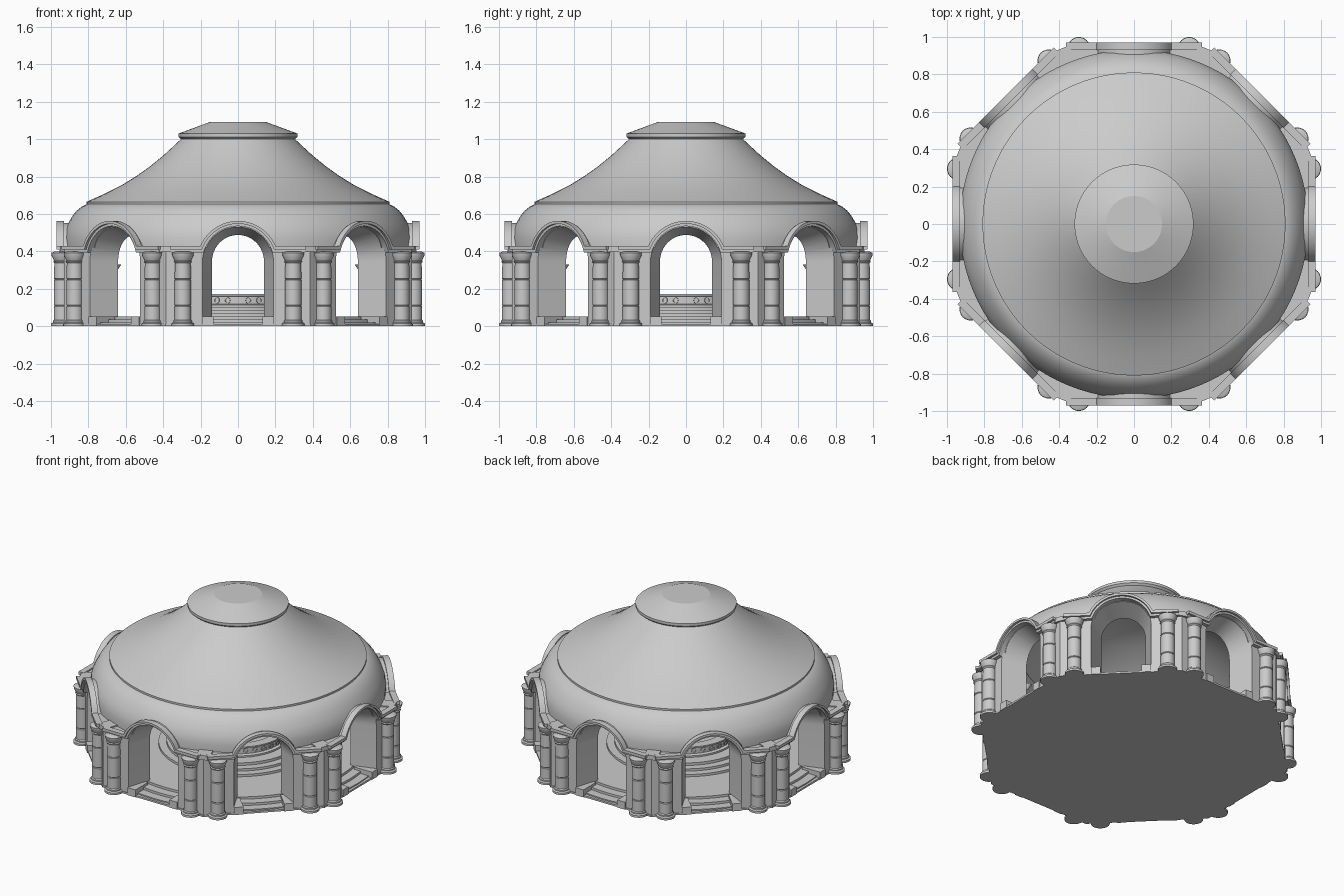
import bpy, bmesh
from math import sin, cos, pi, sqrt, asin, radians
from mathutils import Matrix, Vector

cube = bpy.data.objects.get("Cube")
if cube:
    bpy.data.objects.remove(cube, do_unlink=True)

stone = bpy.data.materials.new("pale_stone")
stone.use_nodes = True
stone.diffuse_color = (0.6, 0.6, 0.6, 1)
stone.node_tree.nodes["Principled BSDF"].inputs["Base Color"].default_value = (0.6, 0.6, 0.6, 1)

SIDES = 8
WALL = 0.93      # distance of the wall faces from the centre
INNER = 0.78     # radius of the hall
SPRING = 0.345   # height where the arches start to curve


def finish(name, bm, repeat=1, offset=0.0):
    """Repeat the mesh around the centre and turn it into an object."""
    bmesh.ops.remove_doubles(bm, verts=bm.verts, dist=1e-5)
    bmesh.ops.recalc_face_normals(bm, faces=bm.faces)
    bmesh.ops.rotate(bm, verts=bm.verts, matrix=Matrix.Rotation(offset, 3, 'Z'))
    source = list(bm.verts) + list(bm.edges) + list(bm.faces)
    for i in range(1, repeat):
        copy = bmesh.ops.duplicate(bm, geom=source)["geom"]
        verts = [g for g in copy if isinstance(g, bmesh.types.BMVert)]
        bmesh.ops.rotate(bm, verts=verts, matrix=Matrix.Rotation(2 * pi * i / repeat, 3, 'Z'))
    mesh = bpy.data.meshes.new(name)
    bm.to_mesh(mesh)
    bm.free()
    mesh.materials.append(stone)
    obj = bpy.data.objects.new(name, mesh)
    bpy.context.collection.objects.link(obj)
    return obj


def smooth(obj, angle=30):
    bpy.ops.object.select_all(action='DESELECT')
    obj.select_set(True)
    bpy.context.view_layer.objects.active = obj
    bpy.ops.object.shade_smooth_by_angle(angle=radians(angle))


def lathe(bm, profile, steps, center=(0, 0), closed=False):
    """Turn a (radius, height) profile around a vertical axis."""
    verts = [bm.verts.new((center[0] + r, center[1], z)) for r, z in profile]
    pairs = list(zip(verts, verts[1:] + ([verts[0]] if closed else [])))
    edges = [bm.edges.new(p) for p in pairs]
    bmesh.ops.spin(bm, geom=verts + edges, cent=(*center, 0), axis=(0, 0, 1),
                   angle=2 * pi, steps=steps, use_merge=True)


def box(bm, x, y, z):
    """Box from (low, high) ranges."""
    m = Matrix.Translation(((x[0] + x[1]) / 2, (y[0] + y[1]) / 2, (z[0] + z[1]) / 2))
    size = Matrix.Diagonal((x[1] - x[0], y[1] - y[0], z[1] - z[0], 1))
    bmesh.ops.create_cube(bm, size=1, matrix=m @ size)


def prism(bm, depth, z):
    """Octagonal prism whose flat faces lie at the given depth."""
    m = Matrix.Translation((0, 0, (z[0] + z[1]) / 2)) @ Matrix.Rotation(pi / 8, 4, 'Z')
    radius = depth / cos(pi / 8)
    bmesh.ops.create_cone(bm, cap_ends=True, segments=SIDES, radius1=radius,
                          radius2=radius, depth=z[1] - z[0], matrix=m)


def arch_line(radius, height, half, steps=24):
    """Level line that rises over an arch and returns to level."""
    start = asin((height - SPRING) / radius)
    pts = [(-half, height)]
    for i in range(steps + 1):
        a = pi - start - (pi - 2 * start) * i / steps
        pts.append((radius * cos(a), SPRING + radius * sin(a)))
    return pts + [(half, height)]


def arch_band(name, low, high, near, far):
    """Moulding between two arch lines, from depth near to depth far."""
    bm = bmesh.new()
    half = far * 0.375
    rows = [[bm.verts.new((x, -near, z)) for x, z in arch_line(*p, half)] for p in (low, high)]
    faces = [bm.faces.new((rows[0][i], rows[0][i + 1], rows[1][i + 1], rows[1][i]))
             for i in range(len(rows[0]) - 1)]
    grown = bmesh.ops.extrude_face_region(bm, geom=faces, use_keep_orig=True)["geom"]
    bmesh.ops.translate(bm, vec=(0, near - far, 0),
                        verts=[g for g in grown if isinstance(g, bmesh.types.BMVert)])
    smooth(finish(name, bm, SIDES))


# Splayed arch cutters: wide outside, narrow inside
bm = bmesh.new()
loops = []
for d in (0.68, 1.02):
    w = 0.19 - (WALL - d) * 0.3125
    pts = [(-w, 0.01)] + [(-w * cos(pi * i / 24), SPRING + w * sin(pi * i / 24))
                          for i in range(25)] + [(w, 0.01)]
    loops.append([bm.verts.new((x, -d, z)) for x, z in pts])
n = len(loops[0])
for i in range(n):
    j = (i + 1) % n
    bm.faces.new((loops[0][i], loops[0][j], loops[1][j], loops[1][i]))
for loop in loops:
    bm.faces.new(loop)
cutter = finish("arch_cutter", bm, SIDES)
cutter.hide_render = True

# Round hall cutter
bm = bmesh.new()
lathe(bm, [(0, -0.1), (INNER, -0.1), (INNER, 0.6), (0, 0.6)], 96)
hall = finish("hall_cutter", bm)
hall.hide_render = True


def cut(obj, *tools):
    bpy.context.view_layer.objects.active = obj
    for tool in tools:
        mod = obj.modifiers.new("cut", 'BOOLEAN')
        mod.operation, mod.solver, mod.object = 'DIFFERENCE', 'EXACT', tool
        bpy.ops.object.modifier_apply(modifier=mod.name)
    smooth(obj)


# Octagonal arcade wall
bm = bmesh.new()
prism(bm, WALL, (0, 0.42))
cut(finish("arcade_wall", bm), hall, cutter)

# Lower dome shell with its inner ceiling
bm = bmesh.new()
lathe(bm, [(0.93, 0.415), (0.932, 0.47), (0.922, 0.52), (0.905, 0.555), (0.885, 0.59),
           (0.86, 0.62), (0.835, 0.64), (0.80, 0.657), (0.70, 0.657), (0.74, 0.60),
           (0.77, 0.54), (INNER, 0.48), (INNER, 0.415)], 96, closed=True)
cut(finish("lower_dome", bm), cutter)
for tool in (cutter, hall):
    bpy.data.objects.remove(tool, do_unlink=True)

# Sweeping upper roof, hollow below
bm = bmesh.new()
lathe(bm, [(0.81, 0.652), (0.81, 0.665), (0.72, 0.705), (0.62, 0.755), (0.54, 0.805),
           (0.47, 0.855), (0.40, 0.912), (0.34, 0.967), (0.30, 1.005), (0, 1.005),
           (0, 0.95), (0.3, 0.90), (0.5, 0.78), (0.7, 0.652)], 96, closed=True)
smooth(finish("upper_roof", bm))

# Roof cap
bm = bmesh.new()
lathe(bm, [(0, 1.0), (0.305, 1.0), (0.318, 1.012), (0.318, 1.03), (0.15, 1.092), (0, 1.092)], 96)
smooth(finish("roof_cap", bm), 15)

# Arch mouldings with level cornice
arch_band("inner_moulding", (0.19, 0.395), (0.208, 0.415), 0.895, 0.955)
arch_band("outer_moulding", (0.203, 0.41), (0.218, 0.43), WALL, 0.97)

# Cornice blocks over the corners, with a shelf behind
bm = bmesh.new()
box(bm, (-0.045, 0.045), (-1.015, -0.90), (0.397, 0.428))
finish("corner_cornice", bm, SIDES, pi / 8)

# Paired columns
bm = bmesh.new()
shaft = [(0, 0), (0.06, 0), (0.06, 0.014), (0.05, 0.02), (0.05, 0.028), (0.044, 0.034)]
for z in (0.11, 0.25):
    shaft += [(0.044, z - 0.004), (0.040, z), (0.044, z + 0.004)]
shaft += [(0.042, 0.338), (0.048, 0.345), (0.044, 0.352), (0.056, 0.376),
          (0.058, 0.392), (0.04, 0.40), (0, 0.40)]
for x in (-0.295, 0.295):
    lathe(bm, shaft, 24, (x, -0.94))
smooth(finish("columns", bm, SIDES))

# Base slab
bm = bmesh.new()
prism(bm, 0.935, (0, 0.012))
finish("base_slab", bm)

# Circular steps rising to the middle
bm = bmesh.new()
tiers = [(0.92, 0.02), (0.86, 0.036), (0.80, 0.052), (0.50, 0.068), (0.45, 0.084), (0.40, 0.102)]
profile = [(0, 0.004)]
low = 0.004
for r, z in tiers:
    profile += [(r, low), (r, z)]
    low = z
lathe(bm, profile + [(0, low)], 96)
smooth(finish("round_steps", bm))

# Doorway cheek blocks
bm = bmesh.new()
for s in (-1, 1):
    box(bm, sorted((s * 0.13, s * 0.19)), (-0.94, -0.80), (0, 0.052))
finish("cheek_blocks", bm, SIDES)

# Central basin with a rim
bm = bmesh.new()
lathe(bm, [(0, 0.10), (0.32, 0.10), (0.32, 0.113), (0.30, 0.118), (0.30, 0.158), (0.315, 0.162),
           (0.315, 0.172), (0.25, 0.172), (0.25, 0.14), (0, 0.14)], 72)
smooth(finish("basin", bm))

# Ring ornaments on the basin
bm = bmesh.new()
turn = Matrix.Translation((0, -0.298, 0.138)) @ Matrix.Rotation(pi / 2, 4, 'X')
for i in range(12):
    quad = []
    for a in (i, i + 1):
        for r, y in ((0.010, 0.008), (0.018, 0.008), (0.018, 0), (0.010, 0)):
            quad.append(bm.verts.new(turn @ Vector((r * cos(a * pi / 6), r * sin(a * pi / 6), y))))
    for k in range(4):
        j = (k + 1) % 4
        bm.faces.new((quad[k], quad[j], quad[4 + j], quad[4 + k]))
finish("basin_ornaments", bm, 32)

# Small wall sconces inside the hall corners
bm = bmesh.new()
lathe(bm, [(0, 0.295), (0.008, 0.30), (0.028, 0.33), (0, 0.33)], 12, (0, -0.705))
box(bm, (-0.008, 0.008), (-0.80, -0.70), (0.31, 0.322))
finish("wall_sconces", bm, SIDES, pi / 8)
